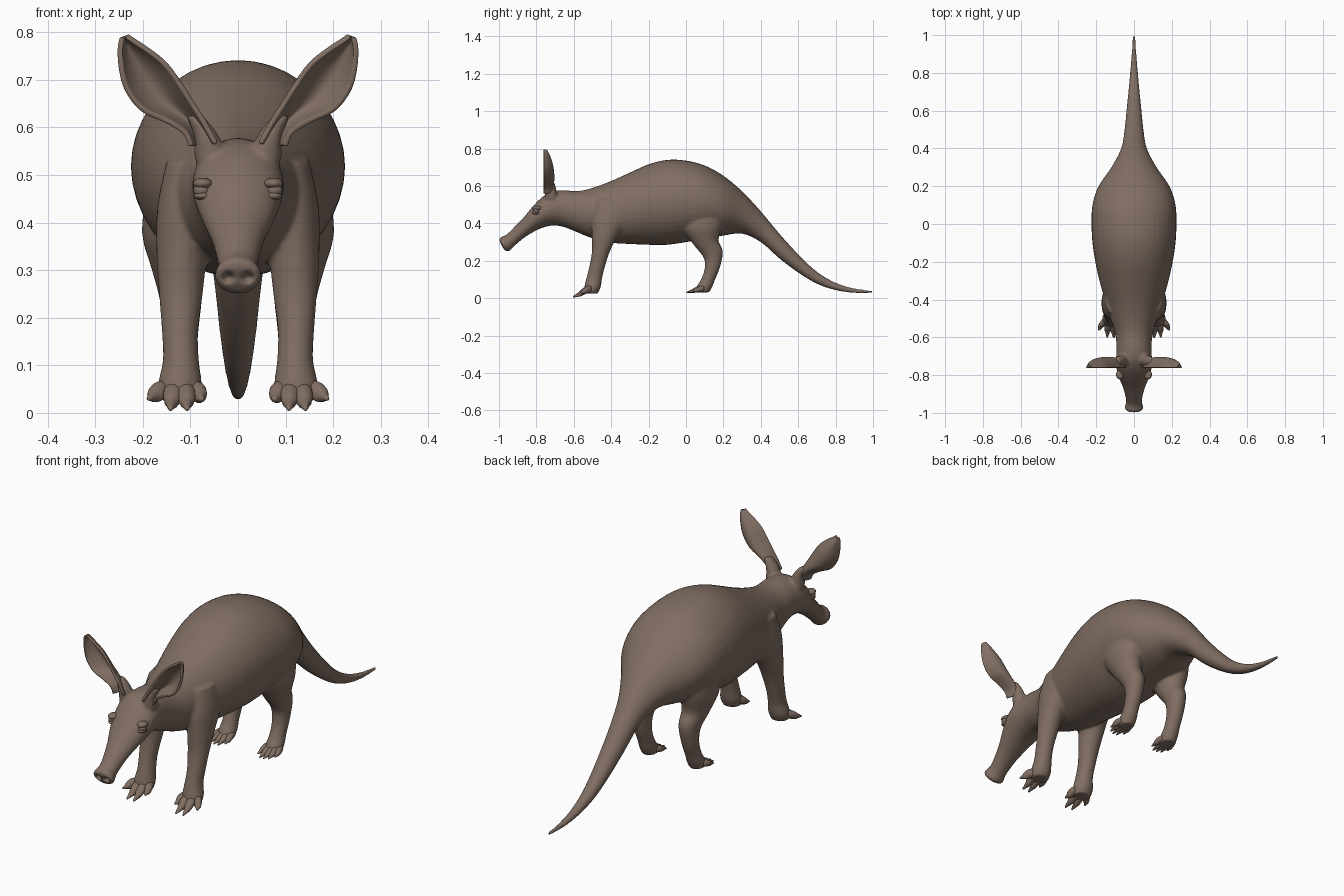
import bpy, bmesh, math
from mathutils import Vector

if "Cube" in bpy.data.objects:
    bpy.data.objects.remove(bpy.data.objects["Cube"])

hide = bpy.data.materials.new("brown_hide")
hide.diffuse_color = (0.215, 0.155, 0.122, 1)
hide.use_nodes = True
hide.node_tree.nodes["Principled BSDF"].inputs["Base Color"].default_value = hide.diffuse_color


def catmull(pts, sub=4):
    """Smooth samples through a list of equal-length tuples."""
    p = [Vector(q) for q in pts]
    p = [p[0]] + p + [p[-1]]
    out = []
    for i in range(1, len(p) - 2):
        a, b, c, d = p[i - 1:i + 3]
        for k in range(sub):
            t = k / sub
            out.append(0.5 * (2 * b + (c - a) * t + (2 * a - 5 * b + 4 * c - d) * t * t
                              + (3 * b - a - 3 * c + d) * t ** 3))
    return out + [p[-1]]


def loft(bm, stations, seg=28, side=1):
    """Closed tube through (x, y, z, x radius, other radius, ring angle)."""
    rings = []
    for x, y, z, rx, rv, ang in catmull(stations):
        rings.append([bm.verts.new((side * (x + rx * math.cos(t)),
                                    y + rv * math.sin(t) * math.cos(ang),
                                    z + rv * math.sin(t) * math.sin(ang)))
                      for t in (2 * math.pi * k / seg for k in range(seg))])
    for r, s in zip(rings, rings[1:]):
        for k in range(seg):
            j = (k + 1) % seg
            bm.faces.new((r[k], r[j], s[j], s[k]))
    bm.faces.new(rings[0])
    bm.faces.new(rings[-1])


def finish(name, bm, mirror=True):
    bmesh.ops.recalc_face_normals(bm, faces=bm.faces)
    me = bpy.data.meshes.new(name)
    bm.to_mesh(me)
    bm.free()
    me.materials.append(hide)
    me.polygons.foreach_set("use_smooth", [True] * len(me.polygons))
    ob = bpy.data.objects.new(name, me)
    bpy.context.collection.objects.link(ob)
    if mirror:
        ob.modifiers.new("mirror", 'MIRROR')
    return ob


# Snout, head, trunk and tail: (y, top, bottom, half width)
PROFILE = [
    (-.988, .305, .270, .030), (-.982, .318, .255, .045), (-.968, .328, .250, .049),
    (-.948, .338, .264, .042), (-.92, .370, .285, .044), (-.87, .430, .320, .057),
    (-.82, .490, .352, .077), (-.77, .540, .376, .092), (-.72, .570, .388, .096),
    (-.66, .578, .383, .092), (-.58, .573, .352, .100), (-.50, .590, .320, .125),
    (-.40, .627, .297, .155), (-.30, .672, .290, .183), (-.20, .716, .286, .205),
    (-.10, .740, .286, .220), (0, .736, .300, .225), (.10, .710, .318, .220),
    (.20, .655, .335, .188), (.30, .572, .345, .120), (.40, .465, .300, .068),
    (.50, .345, .212, .050), (.60, .235, .137, .040), (.70, .142, .077, .030),
    (.80, .083, .043, .021), (.90, .053, .028, .013), (1.0, .041, .026, .006)]
trunk = []
for y, top, bot, w in PROFILE:
    ang = math.pi / 2 + .46 * min(1, max(0, (-.89 - y) / .07))
    trunk.append((0, y, (top + bot) / 2, w, (top - bot) / 2 / math.sin(ang), ang))

FRONT_LEG = [(.100, -.39, .53, .050, .090, 0), (.110, -.405, .43, .060, .100, 0),
             (.118, -.435, .33, .053, .068, 0), (.120, -.455, .25, .046, .048, 0),
             (.122, -.475, .17, .038, .042, 0), (.120, -.490, .11, .038, .042, 0),
             (.122, -.500, .06, .046, .044, 0), (.122, -.510, .025, .040, .038, 0)]
HIND_LEG = [(.120, .10, .48, .070, .115, 0), (.130, .085, .38, .072, .105, 0),
            (.125, .105, .30, .056, .070, .1), (.120, .145, .235, .044, .054, .3),
            (.120, .140, .16, .036, .040, 0), (.120, .118, .10, .034, .038, 0),
            (.120, .100, .065, .038, .042, 0), (.120, .085, .032, .034, .040, 0)]
EAR_STEM = [(.055, -.720, .53, .036, .034, 0), (.068, -.724, .585, .026, .030, 0),
            (.092, -.724, .625, .018, .020, 0)]

# Body with legs, fused into one skin
bm = bmesh.new()
loft(bm, trunk, 40)
for side in (1, -1):
    for limb in (FRONT_LEG, HIND_LEG, EAR_STEM):
        loft(bm, limb, 28, side)
body = finish("body", bm, mirror=False)
mod = body.modifiers.new("fuse", 'REMESH')
mod.mode = 'VOXEL'
mod.voxel_size = .0065
mod.use_smooth_shade = True
mod = body.modifiers.new("soften", 'SMOOTH')
mod.factor = .5
mod.iterations = 6
bpy.context.view_layer.objects.active = body
body.select_set(True)
for m in ("fuse", "soften"):
    bpy.ops.object.modifier_apply(modifier=m)

# Nostrils pressed into the nose disc
for v in body.data.vertices:
    if v.co.y < -.955:
        d = math.hypot((abs(v.co.x) - .021) / .014, (v.co.z - .285) / .013)
        if d < 1:
            v.co.y += .022 * (1 - d * d)

# Ears: cupped sheets, (inner x, z, outer x, z, cup depth)
EAR = [(.045, .565, .100, .560, .045), (.070, .610, .112, .590, .050),
       (.092, .645, .155, .616, .054), (.115, .682, .203, .638, .054),
       (.150, .732, .236, .682, .048), (.190, .764, .247, .730, .036),
       (.220, .783, .248, .768, .024), (.234, .793, .243, .789, .015)]
bm = bmesh.new()
rows = []
for ix, iz, ox, oz, depth in catmull(EAR, 3):
    rows.append([bm.verts.new((ix + (ox - ix) * (u + 1) / 2, -.762 + depth * (1 - u * u),
                               iz + (oz - iz) * (u + 1) / 2))
                 for u in (math.sin(math.pi / 2 * k / 6) for k in range(-6, 7))])
for r, s in zip(rows, rows[1:]):
    for k in range(12):
        bm.faces.new((r[k], r[k + 1], s[k + 1], s[k]))
ears = finish("ears", bm)
mod = ears.modifiers.new("thickness", 'SOLIDIFY')
mod.thickness = .011
mod.offset = 0
mod = ears.modifiers.new("round", 'SUBSURF')
mod.levels = mod.render_levels = 1

# Toes ending in claws: (base x, tip x, tip y, tip z)
V = math.pi / 2


def toes(name, spread, base_y, base_z, size):
    bm = bmesh.new()
    for bx, tx, ty, tz in spread:
        st = []
        for f, drop, r in ((0, 0, .9), (.35, .2, 1), (.6, .55, .85), (.72, .72, .6), (1, 1, .2)):
            st.append((bx + (tx - bx) * f, base_y + (ty - base_y) * f,
                       base_z + (tz - base_z) * drop, size * r, size * r, V))
        loft(bm, st, 14)
    finish(name, bm)


toes("front_toes", [(.092, .076, -.565, .028), (.110, .107, -.603, .008),
                    (.134, .142, -.600, .008), (.152, .188, -.565, .030)], -.505, .050, .020)
toes("hind_toes", [(.093, .083, .025, .036), (.108, .106, .006, .032), (.124, .126, .004, .032),
                   (.138, .146, .012, .034), (.150, .164, .035, .038)], .095, .052, .015)


# Eyes with heavy lids
def blobs(name, items):
    bm = bmesh.new()
    for centre, scale in items:
        new = bmesh.ops.create_uvsphere(bm, u_segments=20, v_segments=12, radius=1)["verts"]
        bmesh.ops.scale(bm, vec=scale, verts=new)
        bmesh.ops.translate(bm, vec=centre, verts=new)
    finish(name, bm)


blobs("eyes", [((.076, -.800, .468), (.018, .018, .017))])
blobs("eyelids", [((.074, -.797, .482), (.021, .026, .012)),
                  ((.074, -.800, .456), (.019, .022, .009))])
